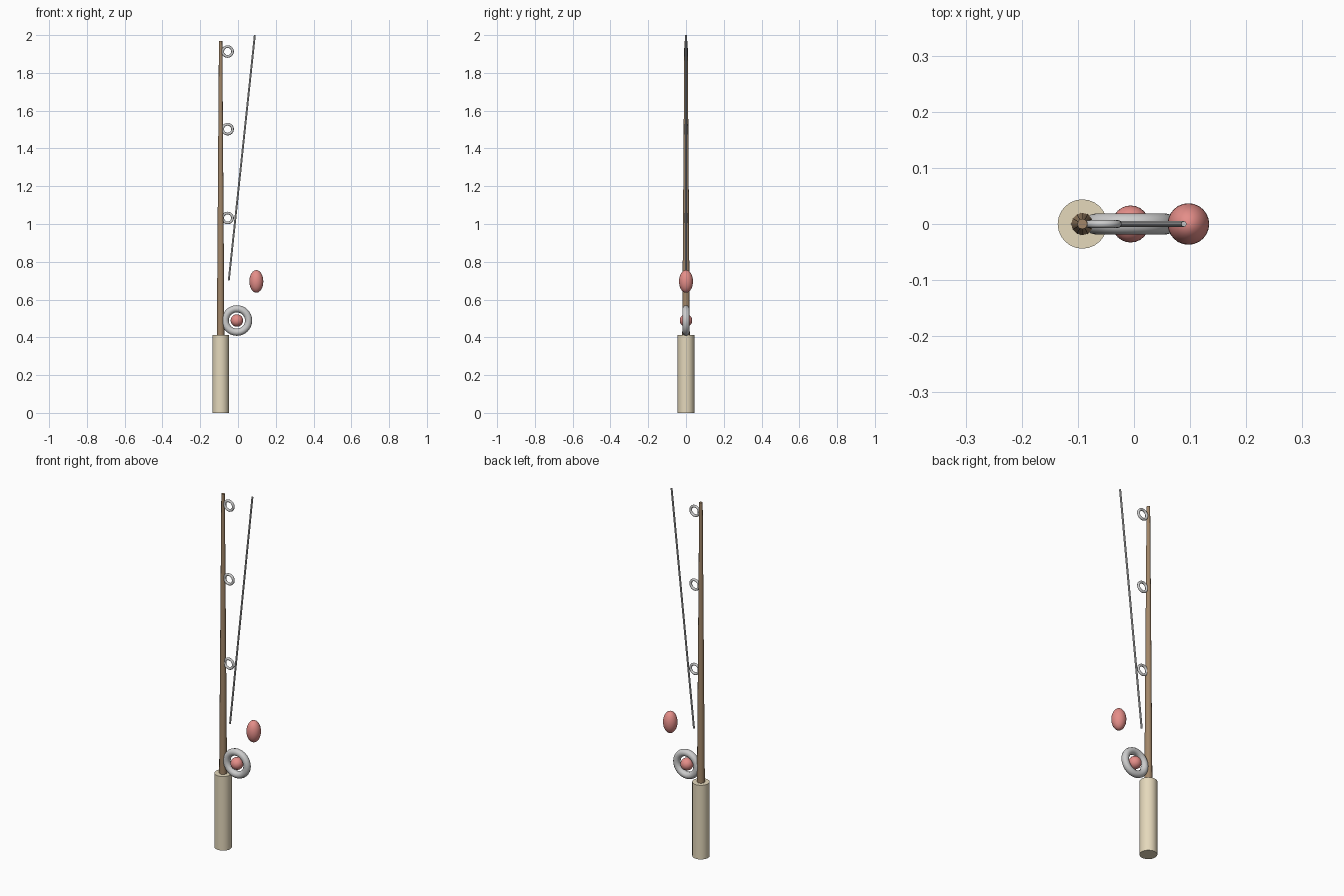
import bpy, math
from mathutils import Vector

if "Cube" in bpy.data.objects:
    bpy.data.objects.remove(bpy.data.objects["Cube"])


def material(name, rgb):
    m = bpy.data.materials.new(name)
    m.diffuse_color = (*rgb, 1)
    m.use_nodes = True
    m.node_tree.nodes["Principled BSDF"].inputs["Base Color"].default_value = m.diffuse_color
    return m


CORK = material("cork", (0.78, 0.69, 0.50))
WOOD = material("wood", (0.36, 0.24, 0.14))
RED = material("red", (0.78, 0.27, 0.25))


def finish(name, mat=None):
    o = bpy.context.object
    o.name = name
    if mat:
        o.data.materials.append(mat)
    bpy.ops.object.shade_smooth_by_angle(angle=math.radians(40))
    return o


def rod_between(name, a, b, r1, r2, sides, mat=None):
    a, b = Vector(a), Vector(b)
    bpy.ops.mesh.primitive_cone_add(
        vertices=sides, radius1=r1, radius2=r2, depth=(b - a).length,
        location=(a + b) / 2,
        rotation=(b - a).to_track_quat('Z', 'Y').to_euler())
    return finish(name, mat)


def ring(name, x, z, major, minor):
    bpy.ops.mesh.primitive_torus_add(
        major_radius=major, minor_radius=minor, major_segments=32,
        minor_segments=12, location=(x, 0, z), rotation=(math.pi / 2, 0, 0))
    return finish(name)


def ball(name, x, z, size):
    bpy.ops.mesh.primitive_uv_sphere_add(
        segments=24, ring_count=16, radius=1, location=(x, 0, z), scale=size)
    return finish(name, RED)


# Grip and tapered pole
X = -0.092
rod_between("handle", (X, 0, 0), (X, 0, 0.413), 0.044, 0.044, 24, CORK)
rod_between("pole", (X, 0, 0.41), (X, 0, 1.97), 0.02, 0.009, 12, WOOD)

# Reel with central knob
ring("reel", -0.006, 0.489, 0.062, 0.019)
ball("reel_knob", -0.006, 0.489, (0.033, 0.033, 0.033))

# Line guides along the pole
for i, z in enumerate((1.032, 1.502, 1.913)):
    ring(f"line_guide_{i + 1}", -0.055, z, 0.026, 0.007)

# Fishing line and float
rod_between("line", (-0.049, 0, 0.70), (0.089, 0, 2.0), 0.005, 0.005, 8)
ball("float", 0.097, 0.696, (0.037, 0.037, 0.06))
